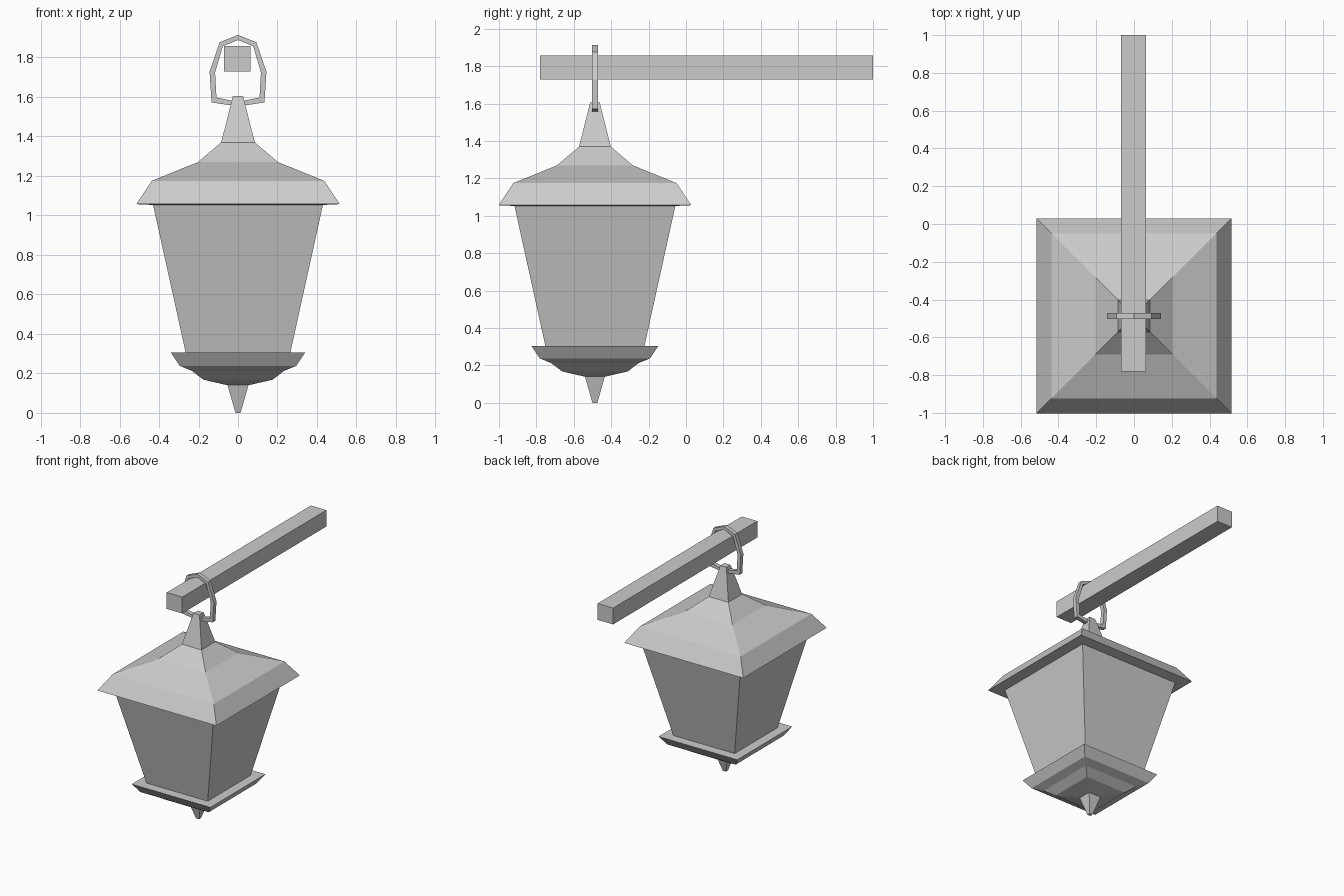
import bpy
import bmesh

cube = bpy.data.objects.get("Cube")
if cube:
    bpy.data.objects.remove(cube, do_unlink=True)

LANTERN_Y = -0.487

grey = bpy.data.materials.new("plain grey")
grey.use_nodes = True
grey.diffuse_color = (0.6, 0.6, 0.6, 1)
grey.node_tree.nodes["Principled BSDF"].inputs["Base Color"].default_value = (0.6, 0.6, 0.6, 1)


def finish(name, bm, y=LANTERN_Y):
    bmesh.ops.recalc_face_normals(bm, faces=bm.faces)
    mesh = bpy.data.meshes.new(name)
    bm.to_mesh(mesh)
    bm.free()
    mesh.materials.append(grey)
    obj = bpy.data.objects.new(name, mesh)
    obj.location.y = y
    bpy.context.collection.objects.link(obj)
    return obj


def bridge(bm, a, b):
    for i in range(len(a)):
        j = (i + 1) % len(a)
        bm.faces.new((a[i], a[j], b[j], b[i]))


def square_tower(name, profile):
    """Stack of square sections given as (half width, height), capped at both ends."""
    bm = bmesh.new()
    rings = [[bm.verts.new((sx * r, sy * r, z))
              for sx, sy in ((-1, -1), (1, -1), (1, 1), (-1, 1))] for r, z in profile]
    for a, b in zip(rings, rings[1:]):
        bridge(bm, a, b)
    bm.faces.new(rings[0])
    bm.faces.new(rings[-1])
    return finish(name, bm)


# Lantern, from the bottom up
square_tower("bottom_finial", [(0.013, 0), (0.053, 0.14)])
square_tower("base_tray", [(0.053, 0.14), (0.175, 0.168), (0.234, 0.213),
                           (0.295, 0.238), (0.34, 0.305)])
square_tower("lantern_body", [(0.265, 0.305), (0.43, 1.053)])
square_tower("roof", [(0.43, 1.053), (0.515, 1.057), (0.437, 1.175),
                      (0.203, 1.27), (0.085, 1.37)])
square_tower("roof_spire", [(0.085, 1.37), (0.026, 1.605)])

# Hanging ring: mirrored outer and inner outlines given thickness
outer = [(0, 1.914), (0.093, 1.877), (0.144, 1.728), (0.134, 1.572), (0, 1.552)]
inner = [(0, 1.888), (0.077, 1.857), (0.116, 1.724), (0.109, 1.597), (0, 1.575)]
bm = bmesh.new()
loops = []
for outline, y in ((outer, -0.016), (outer, 0.016), (inner, 0.016), (inner, -0.016)):
    points = outline + [(-x, z) for x, z in outline[-2:0:-1]]
    loops.append([bm.verts.new((x, y, z)) for x, z in points])
for k in range(4):
    bridge(bm, loops[k], loops[(k + 1) % 4])
finish("hanging_ring", bm)

# Support beam
bm = bmesh.new()
bmesh.ops.create_cube(bm, size=1)
bmesh.ops.scale(bm, vec=(0.134, 1.78, 0.128), verts=bm.verts)
bmesh.ops.translate(bm, vec=(-0.003, 0, 1.793), verts=bm.verts)
finish("support_beam", bm, 0.11)
